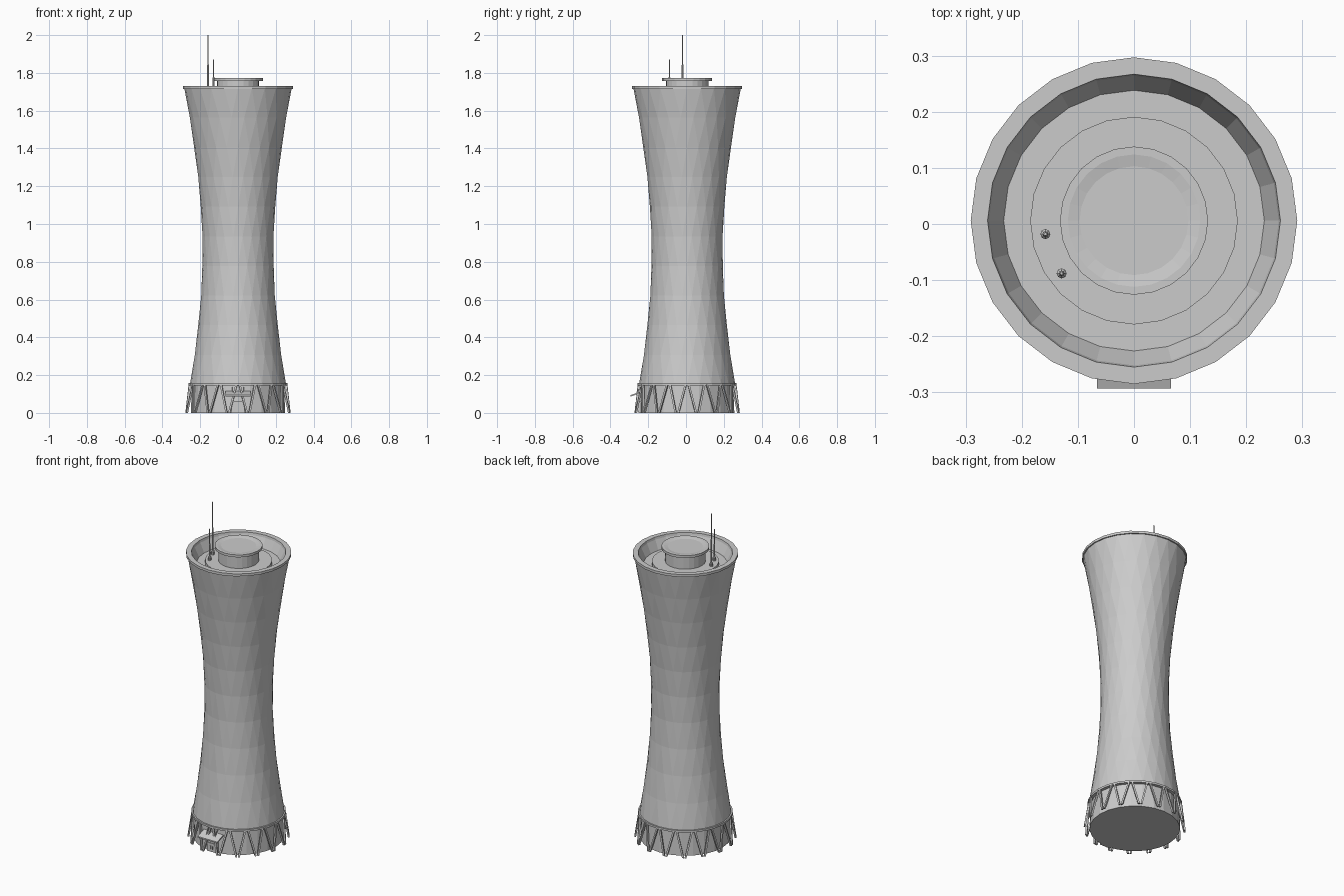
import bpy, math
from mathutils import Vector

cube = bpy.data.objects.get("Cube")
if cube:
    bpy.data.objects.remove(cube)

SIDES = 24
CY = 0.006          # tower axis offset in y
STRUTS = 16

concrete = bpy.data.materials.new("concrete grey")
concrete.use_nodes = True
GREY = (0.6, 0.6, 0.6, 1)
concrete.diffuse_color = GREY
concrete.node_tree.nodes["Principled BSDF"].inputs["Base Color"].default_value = GREY


def add_mesh(name, verts, faces):
    mesh = bpy.data.meshes.new(name)
    mesh.from_pydata(verts, [], faces)
    mesh.materials.append(concrete)
    obj = bpy.data.objects.new(name, mesh)
    bpy.context.collection.objects.link(obj)
    return obj


def ring(radius, z, sides=SIDES, turn=0.0, centre=(0, CY)):
    step = 2 * math.pi / sides
    return [(centre[0] + radius * math.cos((i + turn) * step),
             centre[1] + radius * math.sin((i + turn) * step), z) for i in range(sides)]


def lathe(name, profile, sides=SIDES, centre=(0, CY), closed=False, caps=(True, True)):
    """Revolve (radius, z) points, listed upwards on the outside."""
    verts, faces = [], []
    for r, z in profile:
        verts += ring(r, z, sides, 0, centre)
    n = len(profile)
    for k in range(n if closed else n - 1):
        a, b = k * sides, (k + 1) % n * sides
        for i in range(sides):
            j = (i + 1) % sides
            faces.append((a + i, a + j, b + j, b + i))
    if not closed and caps[0]:
        faces.append(tuple(reversed(range(sides))))
    if not closed and caps[1]:
        faces.append(tuple(range((n - 1) * sides, n * sides)))
    return add_mesh(name, verts, faces)


def box(name, lo, hi):
    x0, y0, z0 = lo
    x1, y1, z1 = hi
    return prism(name, [(y0, z0), (y1, z0), (y1, z1), (y0, z1)], x0, x1)


def prism(name, section, x0, x1):
    """Extrude a (y, z) section along x."""
    n = len(section)
    verts = [(x, y, z) for x in (x0, x1) for y, z in section]
    faces = [tuple(reversed(range(n))), tuple(range(n, 2 * n))]
    faces += [(i, (i + 1) % n, n + (i + 1) % n, n + i) for i in range(n)]
    return add_mesh(name, verts, faces)


def beam_geometry(start, end, half, verts, faces):
    """Append a square bar between two points, with level ends."""
    start, end = Vector(start), Vector(end)
    out = Vector((start.x, start.y - CY, 0)).normalized() * half
    side = Vector((-out.y, out.x, 0))
    base = len(verts)
    for p in (start, end):
        verts += [p + out - side, p + out + side, p - out + side, p - out - side]
    for i in range(4):
        j = (i + 1) % 4
        faces.append((base + i, base + j, base + 4 + j, base + 4 + i))
    faces += [(base + 3, base + 2, base + 1, base), (base + 4, base + 5, base + 6, base + 7)]


def shell_radius(z):
    return 0.188 * math.sqrt(1 + ((z - 0.85) / 0.766) ** 2)


# Waisted tower shell: rings turned half a step give long diamond facets
LEVELS = 10
Z0, Z1 = 0.15, 1.72
verts, faces = [], []
for k in range(LEVELS + 1):
    z = Z0 + (Z1 - Z0) * k / LEVELS
    verts += ring(shell_radius(z), z, turn=(k % 2) / 2)
for k in range(LEVELS):
    a, b = k * SIDES, (k + 1) * SIDES
    for i in range(SIDES):
        j = (i + 1) % SIDES
        if k % 2 == 0:
            faces += [(a + i, a + j, b + i), (a + j, b + j, b + i)]
        else:
            faces += [(a + i, b + j, b + i), (a + i, a + j, b + j)]
add_mesh("tower_shell", verts, faces)

# Rim, sloping parapet and roof
lathe("roof_rim", [(0.291, 1.715), (0.291, 1.73), (0.261, 1.73), (0.258, 1.715)], closed=True)
lathe("parapet_lining", [(0.258, 1.716), (0.23, 1.655)], caps=(False, False))
lathe("roof_deck", [(0.235, 1.645), (0.235, 1.66)])
lathe("roof_step", [(0.185, 1.66), (0.185, 1.68)])
lathe("roof_drum", [(0.112, 1.68), (0.112, 1.757), (0.132, 1.757), (0.132, 1.772),
                    (0.118, 1.772), (0.097, 1.768)])

# Masts
for name, x, y, top in (("tall_mast", -0.158, -0.018, 2.0), ("short_mast", -0.129, -0.088, 1.87)):
    mid = 1.68 + (top - 1.68) * 0.5
    lathe(name, [(0.009, 1.66), (0.009, 1.70), (0.005, 1.705), (0.005, mid),
                 (0.003, mid + 0.005), (0.003, top)], sides=8, centre=(x, y))

# Recessed base wall and the ring beam over it
lathe("base_wall", [(0.25, 0), (0.243, 0.152)])
lathe("ring_beam", [(0.262, 0.146), (0.262, 0.158), (0.24, 0.158), (0.24, 0.146)], closed=True)

# Ring of V-shaped struts
verts, faces = [], []
step = 2 * math.pi / STRUTS
for i in range(STRUTS):
    foot = (i + 0.5) * step
    for lean in (-0.42, 0.42):
        head = foot + lean * step
        beam_geometry((0.277 * math.cos(foot + lean * 0.06), CY + 0.277 * math.sin(foot + lean * 0.06), 0),
                      (0.256 * math.cos(head), CY + 0.256 * math.sin(head), 0.15),
                      0.005, verts, faces)
add_mesh("base_struts", verts, faces)

# Entrance: frame, two door leaves with handles, canopy with hangers
box("door_surround", (-0.035, -0.25, 0), (0.035, -0.228, 0.062))
for side, label in ((-1, "right"), (1, "left")):
    near, far = sorted((side * 0.002, side * 0.028))
    box(label + "_door", (near, -0.254, 0.002), (far, -0.249, 0.054))
    box(label + "_handle", (side * 0.007 - 0.0015, -0.258, 0.018),
        (side * 0.007 + 0.0015, -0.253, 0.038))
    x = side * 0.03
    prism(label + "_canopy_hanger", [(-0.268, 0.103), (-0.264, 0.103), (-0.238, 0.137), (-0.242, 0.137)],
          x - 0.002, x + 0.002)
prism("canopy", [(-0.293, 0.086), (-0.235, 0.108), (-0.235, 0.116), (-0.293, 0.094)], -0.066, 0.066)
